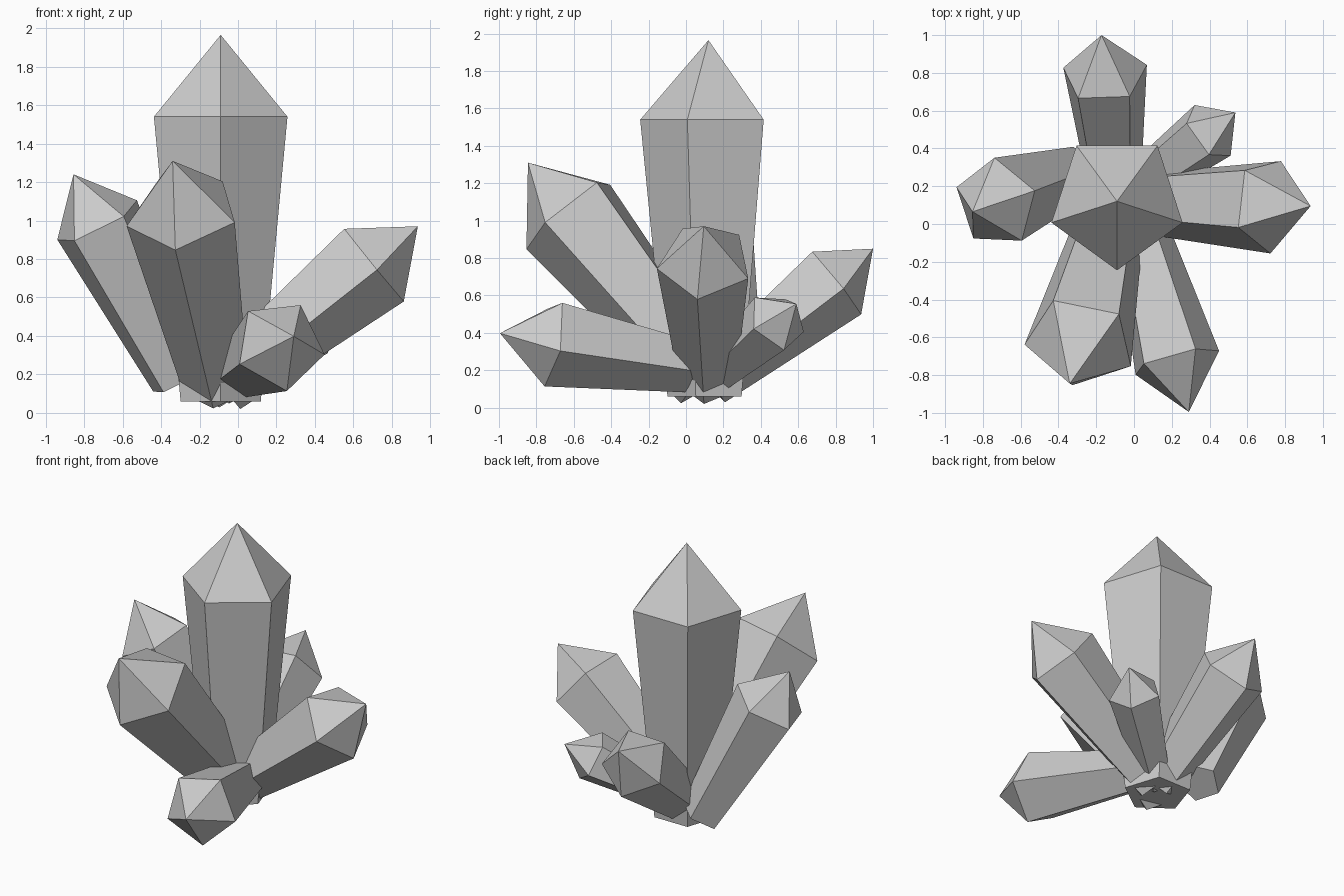
import bpy
from math import cos, sin, tau
from mathutils import Vector

if "Cube" in bpy.data.objects:
    bpy.data.objects.remove(bpy.data.objects["Cube"])

SIDES = 5
TAPER = 0.6    # base radius relative to shoulder radius
TIP = 1.165    # tip height relative to shoulder radius


def crystal(name, base, apex, radius, corner):
    """Tapered five-sided crystal; corner is one shoulder point that sets the roll."""
    base, apex, corner = Vector(base), Vector(apex), Vector(corner)
    axis = (apex - base).normalized()
    shoulder = apex - axis * radius * TIP
    u = corner - shoulder
    u = (u - axis * u.dot(axis)).normalized()
    v = axis.cross(u)

    def ring(centre, r):
        return [centre + (u * cos(tau * i / SIDES) + v * sin(tau * i / SIDES)) * r
                for i in range(SIDES)]

    verts = ring(base, radius * TAPER) + ring(shoulder, radius) + [apex]
    faces = [list(range(SIDES))[::-1]]
    for i in range(SIDES):
        j = (i + 1) % SIDES
        faces.append([i, j, SIDES + j, SIDES + i])
        faces.append([SIDES + i, SIDES + j, 2 * SIDES])
    mesh = bpy.data.meshes.new(name)
    mesh.from_pydata(verts, [], faces)
    bpy.context.collection.objects.link(bpy.data.objects.new(name, mesh))


# Tall upright crystal
crystal("main_crystal", (-.09, .12, .06), (-.09, .12, 1.965), .365, (-.09, -.24, 1.545))
# Leaning crystals around it
crystal("left_crystal", (-.315, .265, .165), (-.855, .065, 1.24), .243, (-.94, .195, .90))
crystal("front_left_crystal", (-.105, .11, .14), (-.34, -.845, 1.31), .302, (-.325, -.85, .845))
crystal("right_crystal", (-.085, .12, .14), (.935, .095, .97), .26, (.865, .06, .575))
crystal("front_right_crystal", (.02, .02, .225), (.29, -.995, .398), .243, (.33, -.67, .565))
crystal("back_crystal", (-.1, .12, .137), (-.172, 1.0, .85), .233, (-.15, .94, .51))
crystal("back_right_crystal", (-.09, .12, .14), (.537, .59, .555), .173, (.51, .36, .42))
